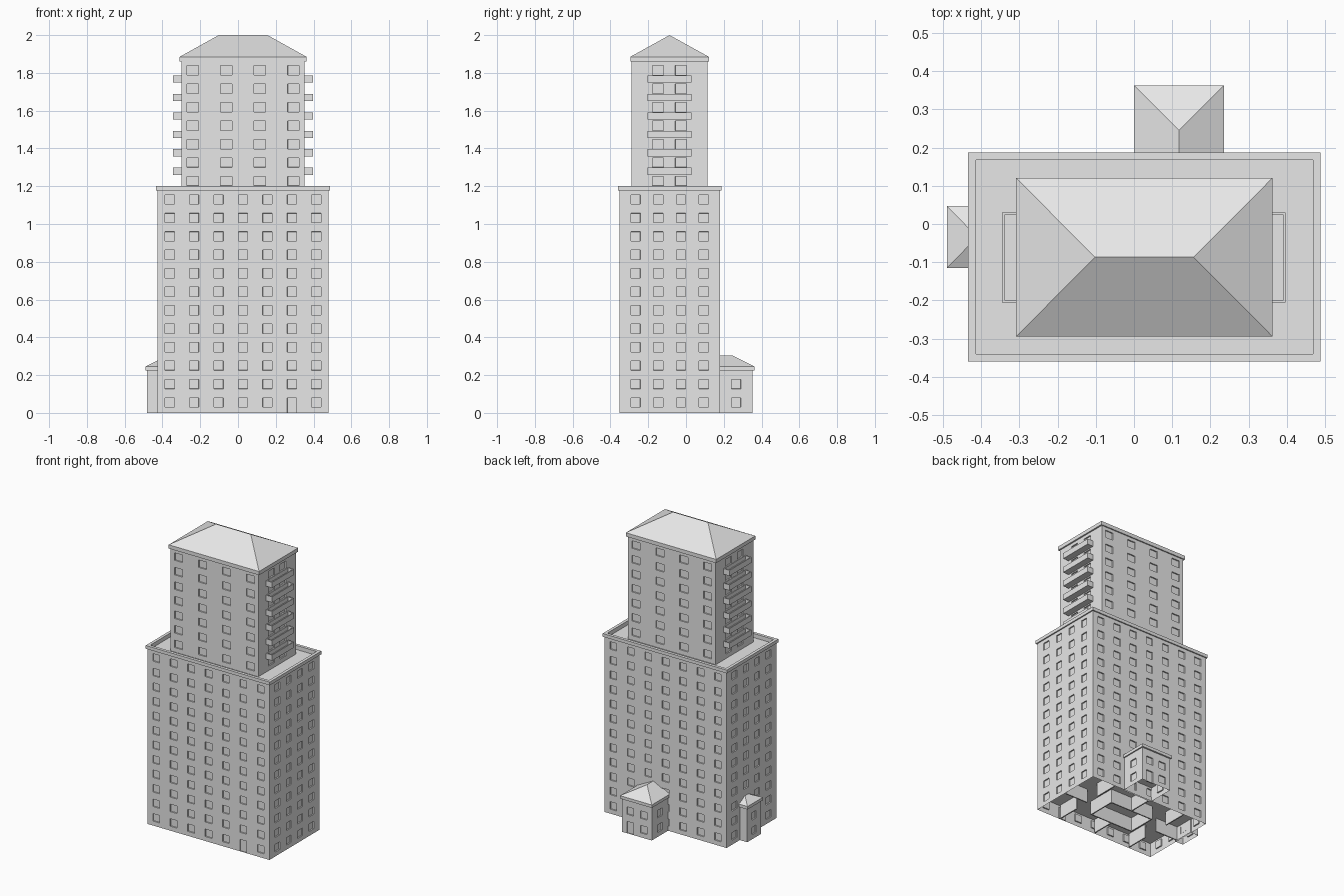
import bpy, bmesh
from mathutils import Vector

cube = bpy.data.objects.get("Cube")
if cube:
    bpy.data.objects.remove(cube, do_unlink=True)

GREY = (0.8, 0.8, 0.8, 1.0)
plaster = bpy.data.materials.new("pale_grey_plaster")
plaster.use_nodes = True
plaster.diffuse_color = GREY
plaster.node_tree.nodes["Principled BSDF"].inputs["Base Color"].default_value = GREY

FLOOR = 0.0977              # storey height
SILL, HEAD = 0.03, 0.08     # window bottom and top above each floor
RECESS = 0.008


def finish(name, bm):
    mesh = bpy.data.meshes.new(name)
    bm.to_mesh(mesh)
    bm.free()
    mesh.materials.append(plaster)
    obj = bpy.data.objects.new(name, mesh)
    bpy.context.collection.objects.link(obj)
    return obj


def add_box(bm, x, y, z):
    """Add a box from (min, max) pairs on each axis."""
    verts = bmesh.ops.create_cube(bm, size=1)["verts"]
    for v in verts:
        v.co = Vector([(r[0] + r[1]) / 2 + c * (r[1] - r[0])
                       for r, c in zip((x, y, z), v.co)])


def boxes(name, items):
    bm = bmesh.new()
    for item in items:
        add_box(bm, *item)
    return finish(name, bm)


def frame(x, y, z, t):
    """Four boxes forming a rectangular ring of thickness t."""
    inner = (y[0] + t, y[1] - t)
    return [(x, (y[0], y[0] + t), z), (x, (y[1] - t, y[1]), z),
            ((x[0], x[0] + t), inner, z), ((x[1] - t, x[1]), inner, z)]


def columns(low, high, count, margin):
    step = (high - low - 2 * margin) / max(count - 1, 1)
    return [low + margin + i * step for i in range(count)]


def walls(name, x, y, z, x_cols, y_cols, floors, width, door=None, open_base=True):
    """Block with recessed windows; door = (facing y sign, x column)."""
    bm = bmesh.new()
    add_box(bm, x, y, z)
    sills = [f * FLOOR + SILL for f in floors]
    heights = [s + (HEAD - SILL) / 2 for s in sills]
    half = (width / 2, width / 2, (HEAD - SILL) / 2)
    for axis, centres in enumerate((x_cols, y_cols, heights)):
        normal = Vector([float(i == axis) for i in range(3)])
        for c in centres:
            for side in (-1, 1):
                bmesh.ops.bisect_plane(
                    bm, geom=bm.verts[:] + bm.edges[:] + bm.faces[:],
                    plane_co=normal * (c + side * half[axis]), plane_no=normal)

    def inside(value, centres, h):
        return any(abs(value - c) < h for c in centres)

    openings = []
    for f in bm.faces:
        c, n = f.calc_center_median(), f.normal
        if abs(n.z) > 0.5:
            continue
        across = (inside(c.x, x_cols, half[0]) if abs(n.y) > 0.5
                  else inside(c.y, y_cols, half[1]))
        is_door = (door and n.y * door[0] > 0.5 and c.z < HEAD
                   and abs(c.x - door[1]) < half[0])
        if is_door or (across and inside(c.z, heights, half[2])):
            openings.append(f)
    bmesh.ops.inset_region(bm, faces=openings, thickness=0.0004, depth=-RECESS,
                           use_boundary=True, use_even_offset=True)
    if open_base:
        base = [f for f in bm.faces
                if f.normal.z < -0.5 and f.calc_center_median().z < z[0] + 0.001]
        bmesh.ops.delete(bm, geom=base, context='FACES')
    return finish(name, bm)


def hip_roof(name, x, y, z, ridge):
    """Eaves slab with sloping planes up to a ridge line."""
    bm = bmesh.new()
    for point in [(a, b, c) for a in x for b in y for c in z] + ridge:
        bm.verts.new(point)
    bmesh.ops.convex_hull(bm, input=bm.verts[:])
    bmesh.ops.dissolve_limit(bm, angle_limit=0.01, verts=bm.verts[:], edges=bm.edges[:])
    bmesh.ops.recalc_face_normals(bm, faces=bm.faces[:])
    return finish(name, bm)


# Lower block with twelve storeys
BX, BY, DECK = (-0.427, 0.48), (-0.352, 0.179), 12 * FLOOR
block_cols = columns(*BX, 7, 0.065)
walls("lower_block", BX, BY, (0, DECK), block_cols, columns(*BY, 4, 0.085),
      range(12), 0.05, door=(-1, block_cols[5]))
boxes("parapet", frame((-0.427, 0.48), (-0.352, 0.179), (DECK, 1.185), 0.012)
      + frame((-0.434, 0.488), (-0.36, 0.187), (1.178, 1.2), 0.02))

# Upper tower with seven storeys
TX, TY = (-0.3, 0.353), (-0.288, 0.113)
walls("upper_tower", TX, TY, (DECK, 1.87), columns(*TX, 4, 0.06),
      columns(*TY, 2, 0.14), range(12, 19), 0.06, open_base=False)
hip_roof("tower_roof", (-0.309, 0.363), (-0.295, 0.121), (1.86, 1.885),
         [(-0.102, -0.087, 2.0), (0.156, -0.087, 2.0)])

# Balconies: slab and upstand on both ends of the tower
for side, x in (("left", (0.35, 0.397)), ("right", (-0.345, -0.297))):
    parts = []
    for level in range(13, 19):
        base = level * FLOOR - 0.01
        parts.append((x, (-0.205, 0.03), (base, base + 0.012)))
        parts += frame(x, (-0.205, 0.03), (base + 0.012, base + 0.038), 0.006)
    boxes(side + "_balconies", parts)

# Rear entrance wing
wing_cols = columns(0.008, 0.228, 2, 0.06)
walls("rear_wing", (0.008, 0.228), (0.17, 0.352), (0, 0.23), wing_cols,
      [0.265], range(2), 0.05, door=(1, wing_cols[1]))
hip_roof("rear_wing_roof", (0, 0.236), (0.15, 0.363), (0.225, 0.245),
         [(0.118, 0.245, 0.305), (0.118, 0.15, 0.305)])

# Small side wing
walls("side_wing", (-0.482, -0.42), (-0.107, 0.039), (0, 0.23), [],
      [-0.034], range(2), 0.045)
hip_roof("side_wing_roof", (-0.49, -0.41), (-0.115, 0.047), (0.225, 0.245),
         [(-0.41, -0.034, 0.285)])

# Ground floor ceiling, partitions and central core, open underneath
CEILING = (FLOOR - 0.005, FLOOR)
ROOM = (0, FLOOR - 0.005)
boxes("ground_ceilings", [((-0.425, 0.478), (-0.35, 0.177), CEILING),
                          ((0.01, 0.226), (0.18, 0.35), CEILING),
                          ((-0.48, -0.428), (-0.105, 0.037), CEILING)])
boxes("core_walls", frame((-0.14, 0.19), (-0.19, 0.01), ROOM, 0.008))
partitions = []
for px in (-0.25, 0.025, 0.3):
    for py in ((-0.342, -0.19), (0.01, 0.169)):
        partitions.append(((px - 0.004, px + 0.004), py, ROOM))
for px in ((-0.417, -0.25), (0.3, 0.47)):
    partitions.append((px, (-0.094, -0.086), ROOM))
boxes("partitions", partitions)
